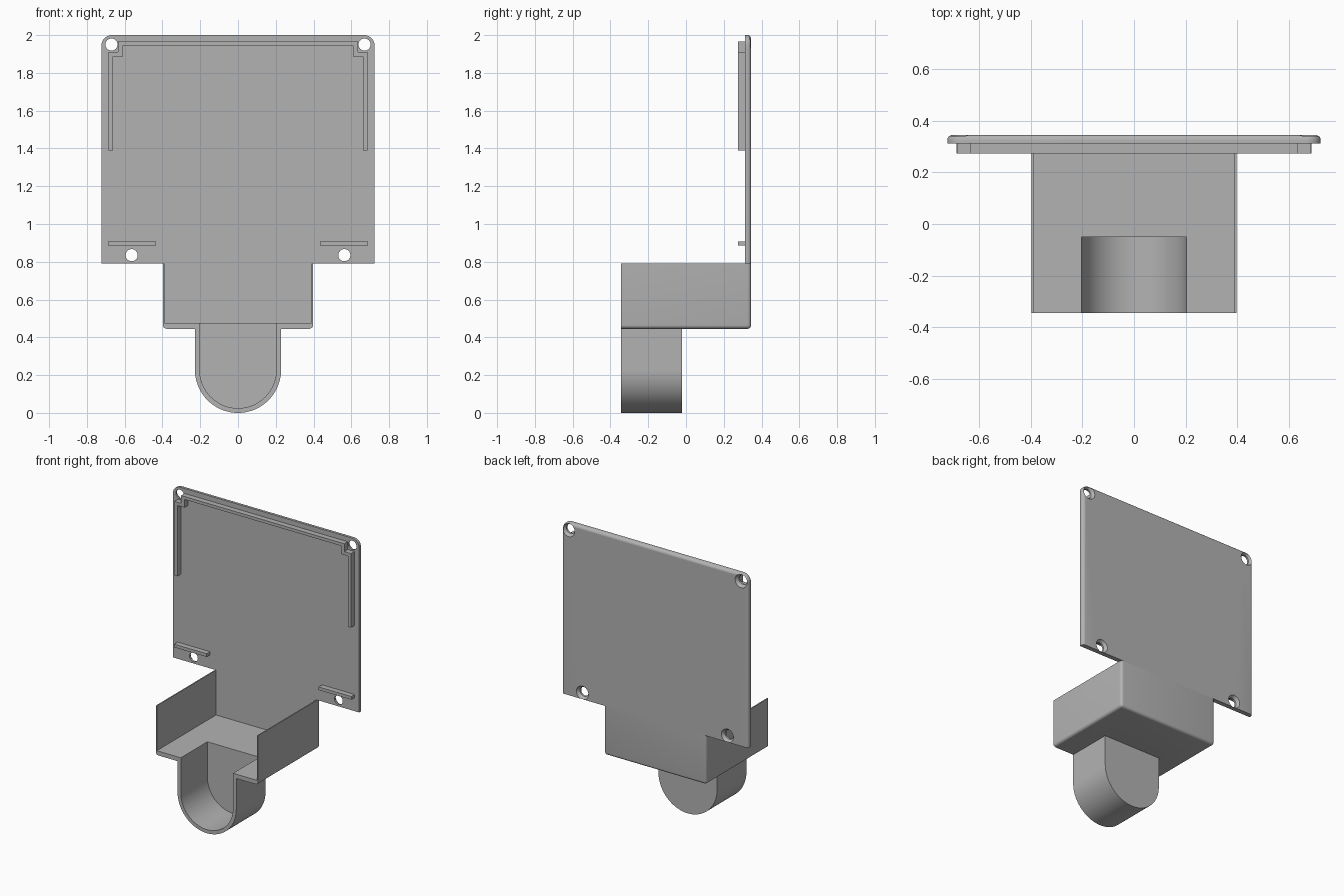
import bpy, bmesh
from math import sin, cos, pi, radians

if "Cube" in bpy.data.objects:
    bpy.data.objects.remove(bpy.data.objects["Cube"])

grey = bpy.data.materials.new("matte_grey")
grey.use_nodes = True
grey.diffuse_color = (0.45, 0.45, 0.45, 1)
grey.node_tree.nodes["Principled BSDF"].inputs["Base Color"].default_value = grey.diffuse_color


def arc(cx, cz, r, a0, a1, n):
    """Points of an arc in the xz plane, angles in degrees."""
    steps = [radians(a0 + (a1 - a0) * i / n) for i in range(n + 1)]
    return [(cx + r * cos(a), cz + r * sin(a)) for a in steps]


def finish(name, bm):
    bmesh.ops.recalc_face_normals(bm, faces=bm.faces)
    mesh = bpy.data.meshes.new(name)
    bm.to_mesh(mesh)
    bm.free()
    mesh.materials.append(grey)
    obj = bpy.data.objects.new(name, mesh)
    bpy.context.collection.objects.link(obj)
    return obj


def prism(name, outline, y0, y1, round_rule=None, radius=0.02):
    """Extrude an xz outline along y and round the edges picked by the rule."""
    bm = bmesh.new()
    face = bm.faces.new([bm.verts.new((x, y0, z)) for x, z in outline])
    new = bmesh.ops.extrude_face_region(bm, geom=[face])["geom"]
    for v in new:
        if isinstance(v, bmesh.types.BMVert):
            v.co.y = y1
    bmesh.ops.recalc_face_normals(bm, faces=bm.faces)
    if round_rule:
        edges = [e for e in bm.edges if round_rule(e.verts[0].co, e.verts[1].co)]
        bmesh.ops.bevel(bm, geom=edges, offset=radius, segments=5,
                        profile=0.5, affect='EDGES', clamp_overlap=True)
    return finish(name, bm)


def rect(x0, x1, z0, z1):
    return [(x0, z0), (x1, z0), (x1, z1), (x0, z1)]


def boolean(target, other, operation):
    mod = target.modifiers.new("shape", 'BOOLEAN')
    mod.operation, mod.object, mod.solver = operation, other, 'EXACT'
    bpy.context.view_layer.objects.active = target
    bpy.ops.object.modifier_apply(modifier=mod.name)
    bpy.data.objects.remove(other)


def screw_cutter(x, z):
    """Round hole that widens towards the back."""
    bm = bmesh.new()
    rings = []
    for y, r in ((0.25, 0.032), (0.325, 0.032), (0.345, 0.047), (0.36, 0.047)):
        rings.append([bm.verts.new((px, y, pz)) for px, pz in arc(x, z, r, 0, 352.5, 47)])
    for a, b in zip(rings, rings[1:]):
        for i in range(len(a)):
            j = (i + 1) % len(a)
            bm.faces.new((a[i], a[j], b[j], b[i]))
    bm.faces.new(rings[0])
    bm.faces.new(rings[-1])
    return finish("screw_cutter", bm)


FRONT, BACK, INNER = -0.345, 0.345, 0.312
W, H, LEDGE = 0.723, 2.0, 0.79

# Back plate: rounded upper corners, softened rear edge, four screw holes
R = 0.055
outline = ([(-W, LEDGE), (W, LEDGE)] + arc(W - R, H - R, R, 0, 90, 10)
           + arc(R - W, H - R, R, 90, 180, 10))
plate = prism("back_plate", outline, INNER, BACK,
              lambda a, b: min(a.y, b.y) > BACK - 0.001 and max(a.z, b.z) > LEDGE + 0.01)
for side in (-1, 1):
    for x, z in ((0.67, 1.95), (0.563, 0.835)):
        boolean(plate, screw_cutter(side * x, z), 'DIFFERENCE')

# Tray: open at the front and top, rounded underneath and at the rear corners
tray = prism("tray", rect(-0.397, 0.397, 0.445, LEDGE), FRONT, BACK,
             lambda a, b: (max(a.z, b.z) < 0.45 and max(a.y, b.y) > 0)
             or (min(a.y, b.y) > 0.3 and abs(a.z - b.z) > 0.1))
boolean(tray, prism("tray_space", rect(-0.389, 0.389, 0.475, 0.9), -0.5, INNER), 'DIFFERENCE')

# Cup hanging below the tray, hollow and open at the front
cup = prism("cup", [(-0.228, 0.46)] + arc(0, 0.228, 0.228, 180, 360, 48) + [(0.228, 0.46)],
            FRONT, -0.02)
boolean(tray, cup, 'UNION')
space = prism("cup_space", [(-0.203, 0.6)] + arc(0, 0.228, 0.203, 180, 360, 48) + [(0.203, 0.6)],
              -0.5, -0.05)
boolean(tray, space, 'DIFFERENCE')
tray.name = "tray_with_cup"

# Upper locating rib: one strip that steps around both screw holes
outer = [(0.686, 1.39), (0.686, 1.91), (0.634, 1.91), (0.634, 1.965)]
inner = [(0.608, 1.944), (0.608, 1.887), (0.663, 1.887), (0.663, 1.39)]
left_to_right = outer + [(-x, z) for x, z in reversed(outer)]
right_to_left = [(-x, z) for x, z in reversed(inner)] + inner
prism("upper_rib", left_to_right + right_to_left, 0.274, INNER + 0.002)

# Lower locating ribs
for side, name in ((1, "left"), (-1, "right")):
    xs = sorted((side * 0.435, side * 0.688))
    prism("lower_rib_" + name, rect(*xs, 0.885, 0.907), 0.274, INNER + 0.002)

# Smooth the curved areas and keep the hard edges
for obj in (plate, tray):
    bpy.ops.object.select_all(action='DESELECT')
    obj.select_set(True)
    bpy.context.view_layer.objects.active = obj
    bpy.ops.object.shade_smooth_by_angle(angle=radians(30))
